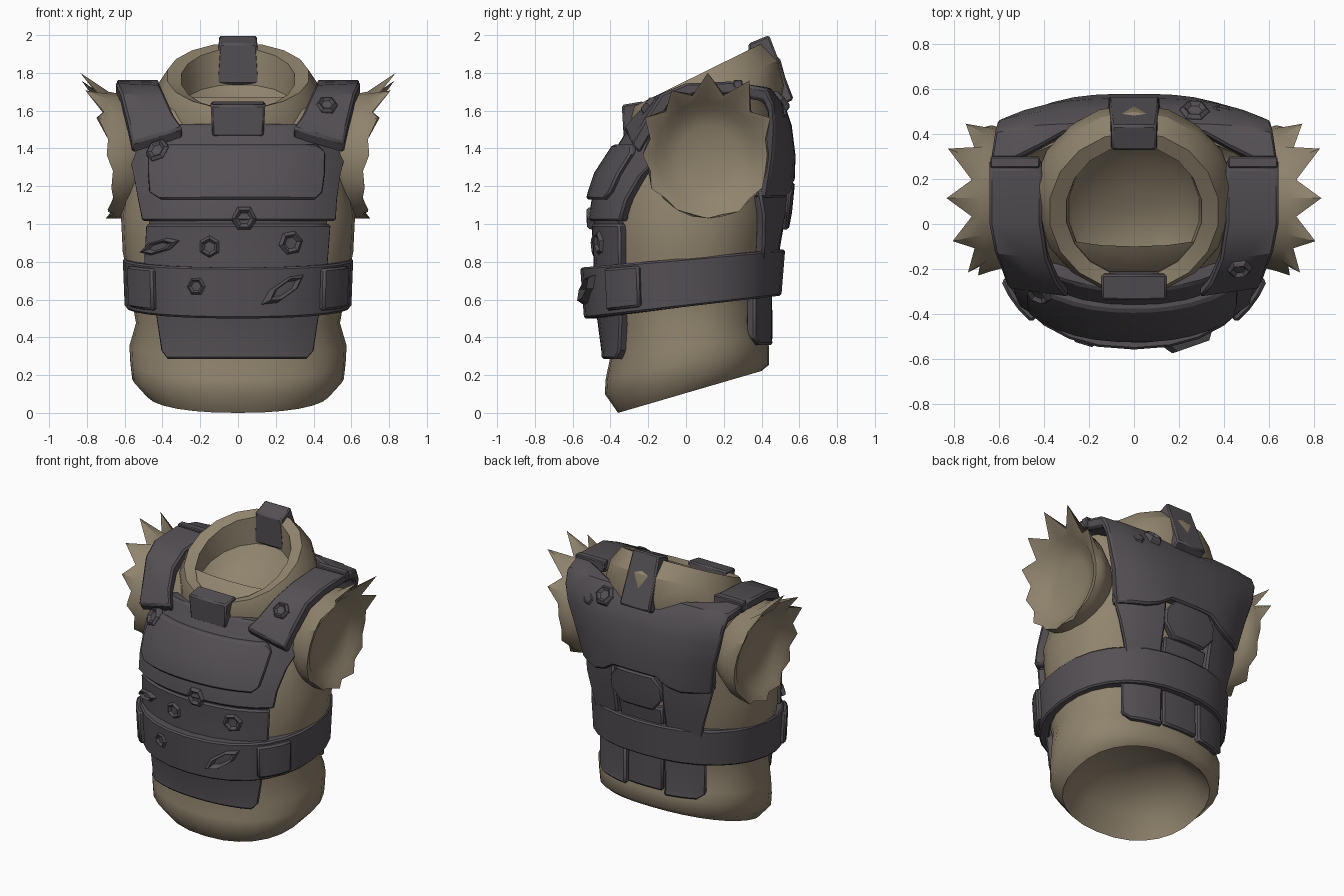
import bpy, bmesh, math
from mathutils import Vector

if "Cube" in bpy.data.objects:
    bpy.data.objects.remove(bpy.data.objects["Cube"])


def material(name, rgb):
    m = bpy.data.materials.new(name)
    m.diffuse_color = (*rgb, 1)
    m.use_nodes = True
    m.node_tree.nodes["Principled BSDF"].inputs["Base Color"].default_value = m.diffuse_color
    return m


CLOTH = material("tan cloth", (0.28, 0.23, 0.155))
ARMOR = material("dark armor", (0.09, 0.081, 0.09))
P = 2.25  # roundness of the torso cross-section


def finish(name, bm, mat, angle=35, bevel=0):
    bmesh.ops.recalc_face_normals(bm, faces=bm.faces)
    me = bpy.data.meshes.new(name)
    bm.to_mesh(me)
    bm.free()
    me.materials.append(mat)
    ob = bpy.data.objects.new(name, me)
    bpy.context.collection.objects.link(ob)
    bpy.ops.object.select_all(action='DESELECT')
    ob.select_set(True)
    bpy.context.view_layer.objects.active = ob
    bpy.ops.object.shade_smooth_by_angle(angle=math.radians(angle))
    if bevel:
        b = ob.modifiers.new("bevel", 'BEVEL')
        b.width, b.segments, b.limit_method, b.angle_limit = bevel, 1, 'ANGLE', math.radians(50)
    return ob


def loft(name, rings, mat, start=None, end=None, cyclic=False, angle=35, bevel=0):
    """Closed rings of points joined one after another, with optional centre points."""
    bm = bmesh.new()
    vs = [[bm.verts.new(p) for p in r] for r in rings]
    n = len(rings[0])
    for a, b in list(zip(vs, vs[1:])) + ([(vs[-1], vs[0])] if cyclic else []):
        for i in range(n):
            bm.faces.new((a[i], a[(i + 1) % n], b[(i + 1) % n], b[i]))
    for pt, r in ((start, vs[0]), (end, vs[-1])):
        if pt:
            c = bm.verts.new(pt)
            for i in range(n):
                bm.faces.new((r[i], r[(i + 1) % n], c))
    return finish(name, bm, mat, angle, bevel)


def slab(name, top, base, mat=ARMOR, bevel=0.012):
    """Closed plate between two equal grids of points."""
    bm = bmesh.new()
    g = [[[bm.verts.new(p) for p in row] for row in grid] for grid in (top, base)]
    R, C = len(top), len(top[0])
    for grid in g:
        for i in range(R - 1):
            for j in range(C - 1):
                bm.faces.new((grid[i][j], grid[i][j + 1], grid[i + 1][j + 1], grid[i + 1][j]))
    edge = [(0, j) for j in range(C - 1)] + [(i, C - 1) for i in range(R - 1)]
    edge += [(R - 1, j) for j in range(C - 1, 0, -1)] + [(i, 0) for i in range(R - 1, 0, -1)]
    for (a, b), (c, d) in zip(edge, edge[1:] + edge[:1]):
        bm.faces.new((g[0][a][b], g[0][c][d], g[1][c][d], g[1][a][b]))
    return finish(name, bm, mat, 35, bevel)


def sec(s, a, d=0.0, p=P):
    """Point at angle a (0 = front) on a tilted section (front z, front y, back z, back y, half width)."""
    zf, yf, zb, yb, rx = s
    k = lambda v: math.copysign(abs(v) ** (2 / p), v)
    h = (yb - yf) / 2
    t = k(math.cos(a))
    return Vector(((rx + d) * k(math.sin(a)), (yf + yb) / 2 - (h + d) * t, (zf + zb) / 2 - (zb - zf) / 2 * t))


def ring(s, n=28, d=0.0, p=P):
    return [sec(s, 2 * math.pi * i / n, d, p) for i in range(n)]


# Torso cloth: sections from hem to shoulders
BODY = [(0.0, -.36, .222, .40, .49), (.10, -.43, .255, .44, .56), (.18, -.425, .35, .44, .57),
        (.30, -.40, .41, .425, .575), (.47, -.42, .48, .41, .54), (.65, -.455, .65, .43, .57),
        (.85, -.44, .85, .45, .61), (1.05, -.46, 1.05, .49, .62), (1.25, -.41, 1.25, .51, .58),
        (1.45, -.28, 1.45, .50, .56), (1.60, -.2, 1.62, .46, .57), (1.67, -.1, 1.70, .40, .56)]
inside = [(.30, -.2, .36, .24, .28), (.16, -.32, .28, .35, .42)]
neck = (1.50, -.235, 1.66, .47, .40)
loft("torso_cloth", [ring(s) for s in inside + BODY + [neck]], CLOTH, start=(0, .02, .36), angle=50)


def skin(a, z, d):
    pts = [sec(s, a, d) for s in BODY]
    for p, q in zip(pts, pts[1:]):
        if z <= q.z:
            break
    return p.lerp(q, max(0, min(1, (z - p.z) / (q.z - p.z))))


def at_x(x, z, d, back=False):
    rx = skin(math.pi / 2, z, 0).x
    a = math.copysign(math.asin(min(.99, abs(x) / rx) ** (P / 2)), x)
    return skin(math.pi - a if back else a, z, d)


def plate(name, rows, d, back=False, thick=.06, cols=10, bevel=.012):
    """Armor plate following the torso; rows are (z, left x, right x)."""
    grid = lambda o: [[at_x(l + (r - l) * j / cols, z, o, back) for j in range(cols + 1)] for z, l, r in rows]
    return slab(name, grid(d), grid(d - thick), bevel=bevel)


# Front armor
plate("chest_plate", [(1.015, -.47, .48), (1.13, -.49, .485), (1.26, -.51, .5), (1.4, -.535, .53),
                      (1.46, -.5, .5), (1.53, -.34, .34)], .06, thick=.1)
plate("chest_panel", [(1.13, -.36, .36), (1.17, -.415, .395), (1.27, -.42, .405), (1.38, -.42, .405),
                      (1.42, -.38, .37)], .09, thick=.05)
plate("abdomen_plate", [(.285, -.35, .34), (.33, -.385, .38), (.5, -.405, .40), (.65, -.43, .43),
                        (.8, -.47, .45), (1.0, -.46, .465)], .045, thick=.07)
plate("waist_joint", [(.96, -.45, .45), (1.05, -.45, .45)], .03, thick=.05, bevel=0)

# Belt with two side buckles
LOW, HIGH = (.5, -.54, .62, .505, .60), (.77, -.56, .865, .525, .61)
loft("belt", [ring(LOW), ring(HIGH), ring(HIGH, d=-.07), ring(LOW, d=-.07)], ARMOR, cyclic=True, bevel=.01)
for side in (-1, 1):
    def buckle(d):
        cols = [math.radians(side * v) for v in (44, 52, 60, 68)]
        return [[sec(LOW, a, d).lerp(sec(HIGH, a, d), t) for a in cols] for t in (.1, .5, .93)]
    slab("buckle", buckle(.025), buckle(-.03))

# Lower back panels, above and below the belt
for side in (-1, 1):
    plate("back_side_panel", [(z, *sorted((side * .17, side * w))) for z, w in
                              ((.8, .38), (.9, .4), (1.05, .44), (1.22, .47))], .05, True, cols=4)
    plate("back_hem_panel", [(z, *sorted((side * .14, side * w))) for z, w in
                             ((.36, .34), (.4, .38), (.66, .39))], .035, True, cols=4)
plate("spine_panel", [(.8, -.15, .15), (.98, -.16, .16)], .04, True, cols=4)
plate("spine_hexagon", [(.97, -.11, .11), (1.06, -.18, .18), (1.14, -.18, .18), (1.22, -.12, .12)],
      .07, True, cols=4)
plate("spine_hem_panel", [(.38, -.13, .13), (.66, -.13, .13)], .025, True, cols=4)

# Upper back plate wrapping over the shoulders, with an arched lower edge
BACK = [(1.19, .575, .49), (1.36, .58, .535), (1.52, .56, .585), (1.64, .52, .61), (1.72, .45, .62), (1.745, .29, .64)]


def back_grid(d):
    rows = []
    for i, (z, y, w) in enumerate(BACK):
        row = []
        for j in range(-6, 7):
            k = j / 6
            arch = (.03 - .08 * min(1, max(0, abs(k) - .33) / .25)) if i == 0 else 0
            notch = max(0, 1 - (abs(k) / .75) ** 4) if i == 5 else 0  # room for the collar
            slope = min(1, i / 4)
            row.append(Vector((k * (w - d * .2),
                               y + .14 * notch - (.15 - .03 * i) * abs(k) ** 3 - d * (1 - .8 * slope),
                               z - .02 * notch + arch - d * slope)))
        rows.append(row)
    return rows


slab("upper_back_plate", back_grid(0), back_grid(.07))

# Shoulder straps: inner and outer edge from front to back
STRAP = [((.29, -.33, 1.51), (.56, -.29, 1.43)), ((.34, -.27, 1.58), (.585, -.22, 1.55)),
         ((.385, -.16, 1.68), (.62, -.13, 1.69)), ((.41, .0, 1.735), (.645, .0, 1.745)),
         ((.41, .25, 1.75), (.645, .25, 1.755))]
for side in (-1, 1):
    top = [[Vector((side * p[0], p[1], p[2])) for p in
            (a, [(u + v) / 2 for u, v in zip(a, b)], b)] for a, b in STRAP]
    drop = Vector((0, .045, -.06))
    slab("shoulder_strap", top, [[p + drop for p in r] for r in top])
    # raised band where strap and back plate meet
    band = lambda z: [[Vector((side * x, y, z)) for x in (.42, .53, .64)] for y in (.25, .30)]
    slab("shoulder_band", band(1.762), band(1.69), bevel=.006)

# Tilted collar with a bowl-shaped neck inside
COLLAR = [(1.45, -.24, 1.60, .51, .41), (1.49, -.30, 1.74, .535, .45), (1.56, -.31, 1.87, .50, .43),
          (1.61, -.30, 1.96, .41, .38), (1.605, -.235, 1.93, .35, .305), (1.51, -.23, 1.74, .36, .295),
          (1.47, -.17, 1.66, .30, .24), (1.46, -.06, 1.57, .18, .13)]
loft("collar", [ring(s, 18, p=2) for s in COLLAR], CLOTH, end=(0, .06, 1.50), angle=28)


def clip(name, profile, w0, w1):
    """Block from a side profile, narrower on its first points."""
    n = len(profile)
    bm = bmesh.new()
    vs = [[bm.verts.new((s * (w0 if i < 2 else w1), *p)) for i, p in enumerate(profile)] for s in (-1, 1)]
    for v in vs:
        bm.faces.new(v)
    for i in range(n):
        j = (i + 1) % n
        bm.faces.new((vs[0][i], vs[0][j], vs[1][j], vs[1][i]))
    finish(name, bm, ARMOR, 30, .01)


clip("front_collar_clip", [(-.34, 1.63), (-.225, 1.65), (-.2, 1.5), (-.33, 1.46)], .145, .135)
clip("back_collar_clip", [(.33, 1.955), (.44, 2.0), (.57, 1.66), (.485, 1.615), (.34, 1.75)], .1, .115)

# Torn sleeves: hollow rings with a ragged rim; spikes are rim index: (outward, sideways)
N = 24
SPIKES = {2: (.07, .05), 4: (.13, .11), 6: (.11, .11), 8: (.07, .09), 10: (.07, .04), 12: (.03, .02),
          14: (.03, .01), 16: (.01, .03), 18: (.01, .04), 20: (.02, .03), 22: (.02, .01)}


def sleeve_ring(side, r, x, lean, spikes=False):
    pts = []
    for i in range(N):
        a = 2 * math.pi * i / N
        out, over = SPIKES.get(i, (0, 0)) if spikes else (0, 0)
        up = math.sin(a)
        pts.append(Vector((side * (x + lean * max(up, -.3) + over), .115 + (r + out) * math.cos(a) * .97,
                           1.365 + (r + out) * up)))
    return pts


for side in (-1, 1):
    loft("torn_sleeve", [sleeve_ring(side, .25, .48, .02), sleeve_ring(side, .32, .58, .02),
                         sleeve_ring(side, .335, .635, .05), sleeve_ring(side, .325, .675, .05, True),
                         sleeve_ring(side, .285, .665, .045), sleeve_ring(side, .24, .625, .025),
                         sleeve_ring(side, .15, .60, .01)], CLOTH, end=(side * .59, .11, 1.36), angle=35)


def dent(name, loc, nrm, r, sx=1.0, turn=0.0, h=.018):
    """Hexagonal battle mark: raised lip around a hollow."""
    n = Vector(nrm).normalized()
    u = Vector((0, 0, 1)).cross(n).normalized()
    v = n.cross(u)
    rings = []
    for k, lift in ((1.1, -.02), (1, .006), (.78, h), (.5, .003)):
        row = []
        for i in range(6):
            a = math.pi / 3 * i
            cx, cy = k * r * sx * math.cos(a), k * r * math.sin(a)
            row.append(loc + u * (cx * math.cos(turn) - cy * math.sin(turn))
                       + v * (cx * math.sin(turn) + cy * math.cos(turn)) + n * lift)
        rings.append(row)
    loft(name, rings, ARMOR, end=loc + n * .001, angle=10)


# Battle marks on the front: x, z, offset, radius, stretch, turn
for x, z, d, r, sx, turn in ((-.37, 1.39, .088, .065, 1, .3), (-.14, .88, .045, .058, 1, .5),
                             (.26, .9, .045, .065, 1, .2), (.03, 1.03, .05, .065, 1, 0),
                             (-.39, .88, .045, .035, 3.4, .25)):
    p = at_x(x, z, d)
    dent("dent", p, (at_x(x + .03, z, d) - at_x(x - .03, z, d)).cross(at_x(x, z + .03, d) - at_x(x, z - .03, d)), r, sx, turn)
dent("belt_dent", Vector((-.22, -.52, .67)), (-.3, -1, 0), .05)
dent("belt_gash", Vector((.24, -.51, .655)), (.35, -1, 0), .045, 3, .6, .04)
# Battle marks on a shoulder and the back
dent("shoulder_dent", Vector((.47, -.2, 1.63)), (.05, -.8, .65), .055)
dent("back_dent", Vector((.27, .505, 1.655)), (.05, .75, .65), .065)
dent("back_dent", Vector((.39, .50, 1.6)), (.25, .9, .4), .045)
